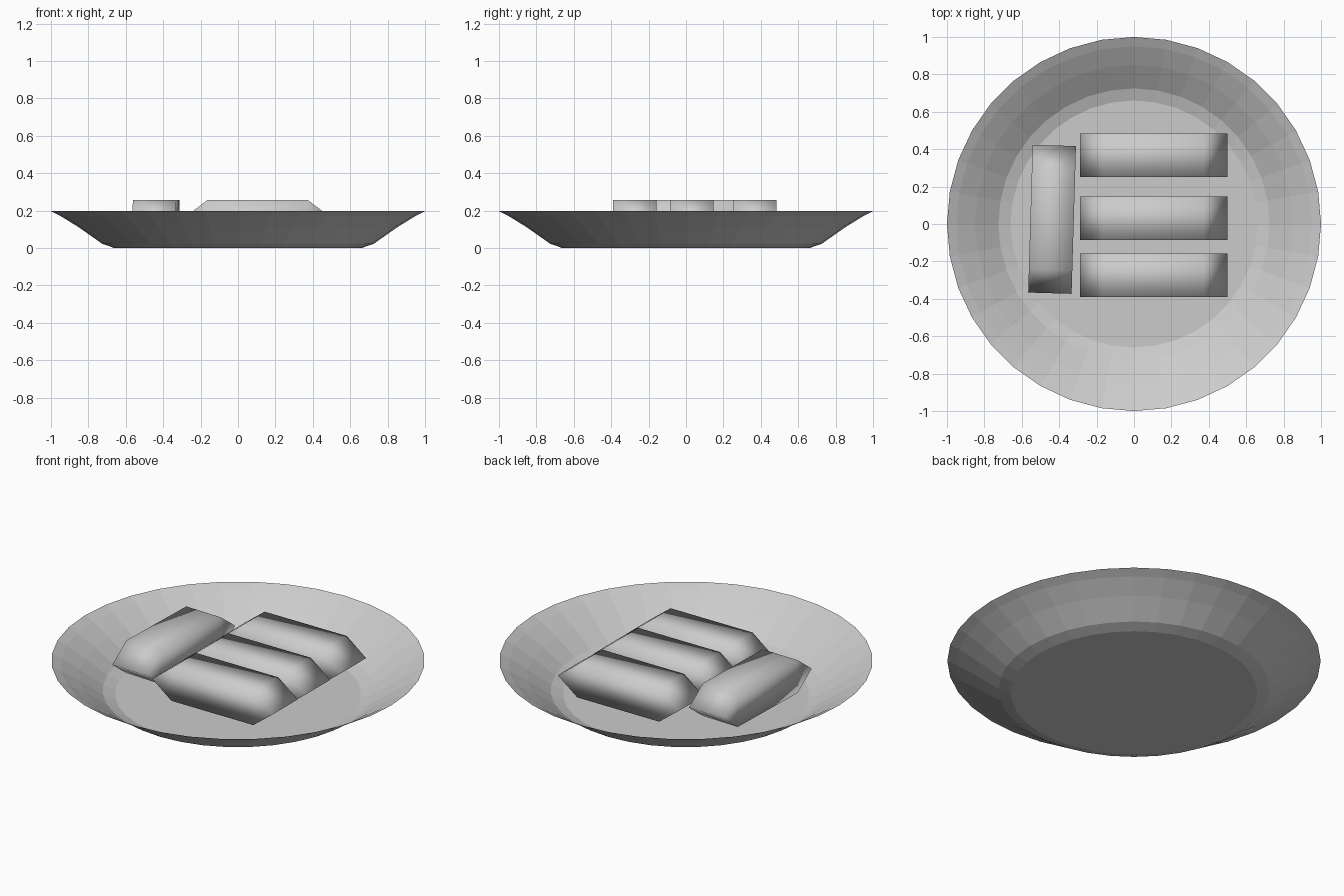
import bpy, bmesh, math
from mathutils import Matrix

cube = bpy.data.objects.get("Cube")
if cube:
    bpy.data.objects.remove(cube, do_unlink=True)

grey = bpy.data.materials.new("plain grey")
grey.use_nodes = True
grey.diffuse_color = (0.6, 0.6, 0.6, 1)
grey.node_tree.nodes["Principled BSDF"].inputs["Base Color"].default_value = (0.6, 0.6, 0.6, 1)


def finish(name, bm, smooth):
    bmesh.ops.recalc_face_normals(bm, faces=bm.faces)
    for face in bm.faces:
        face.smooth = smooth
    mesh = bpy.data.meshes.new(name)
    bm.to_mesh(mesh)
    bm.free()
    mesh.materials.append(grey)
    obj = bpy.data.objects.new(name, mesh)
    bpy.context.collection.objects.link(obj)
    return obj


# Shallow faceted plate, a thin sheet lathed from its profile
SIDES = 36
profile = [(0.66, 0), (0.725, 0.022), (0.85, 0.11), (0.95, 0.172), (1, 0.197)]
bm = bmesh.new()
rings = []
for r, z in profile:
    angles = [2 * math.pi * i / SIDES for i in range(SIDES)]
    rings.append([bm.verts.new((r * math.cos(a), r * math.sin(a), z)) for a in angles])
bm.faces.new(rings[0])
for low, high in zip(rings, rings[1:]):
    for i in range(SIDES):
        j = (i + 1) % SIDES
        bm.faces.new((low[i], low[j], high[j], high[i]))
plate = finish("plate", bm, False)
# the open sheet must face up inside the dish
if plate.data.polygons[0].normal.z < 0:
    plate.data.flip_normals()


# Bars: long six-sided outline pulled across the width, softly shaded
def bar(name, x, y, turn=0):
    outline = [(-0.395, 0), (-0.268, 0.097), (0.268, 0.097),
               (0.395, 0), (0.268, -0.097), (-0.268, -0.097)]
    bm = bmesh.new()
    sides = [[bm.verts.new((px, w, pz)) for px, pz in outline] for w in (-0.116, 0.116)]
    # each cap is split into a centre and two pointed ends
    for s in sides:
        bm.faces.new((s[0], s[1], s[5]))
        bm.faces.new((s[1], s[2], s[4], s[5]))
        bm.faces.new((s[2], s[3], s[4]))
    for i in range(6):
        j = (i + 1) % 6
        bm.faces.new((sides[0][i], sides[0][j], sides[1][j], sides[1][i]))
    obj = finish(name, bm, True)
    obj.matrix_world = Matrix.Translation((x, y, 0.16)) @ Matrix.Rotation(math.radians(turn), 4, 'Z')


for label, y in (("front", -0.273), ("middle", 0.03), ("back", 0.367)):
    bar(label + "_bar", 0.105, y)
bar("cross_bar", -0.438, 0.025, -91.7 + 180)
